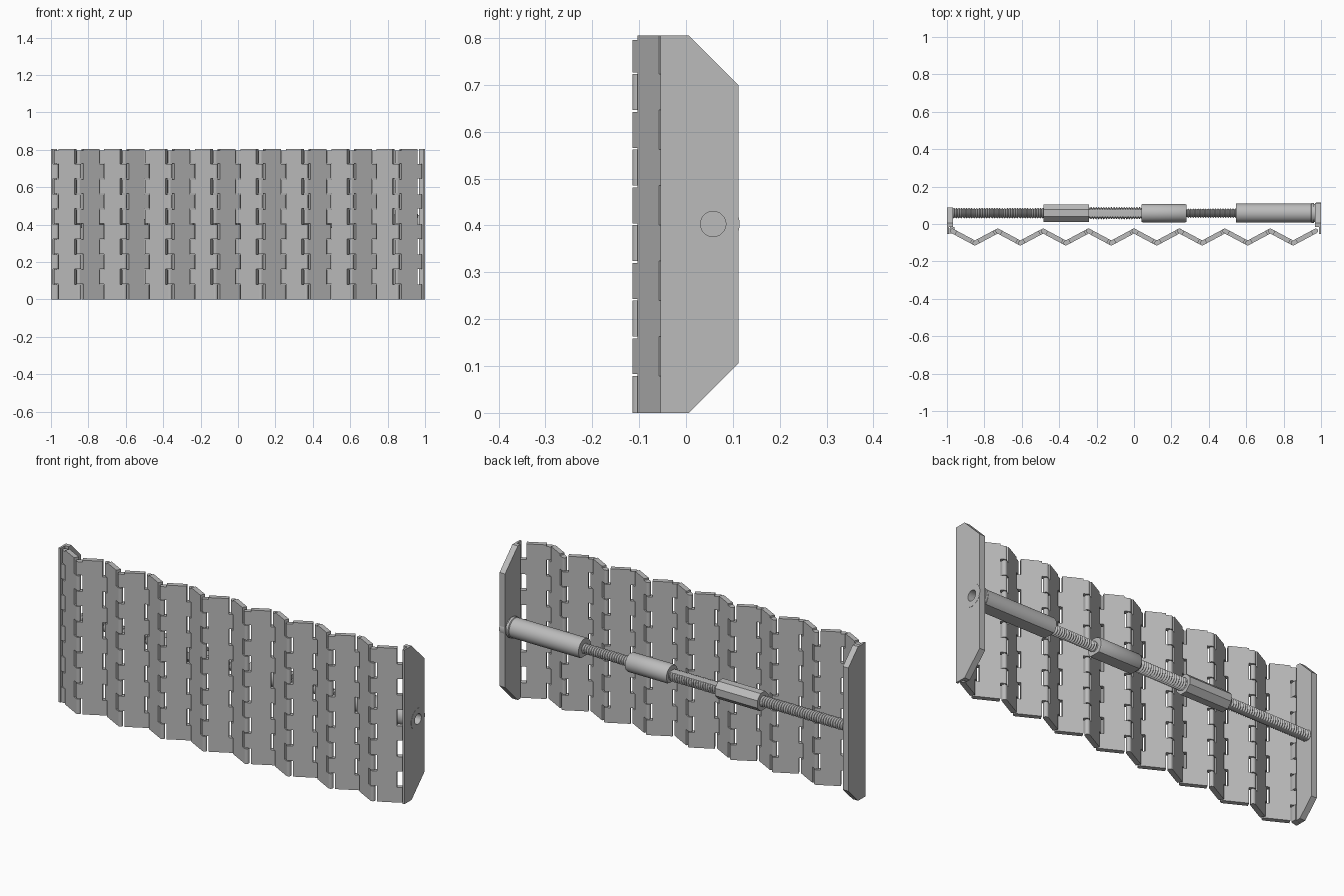
import bpy, bmesh, math
from mathutils import Vector, Matrix

if "Cube" in bpy.data.objects:
    bpy.data.objects.remove(bpy.data.objects["Cube"])

grey = bpy.data.materials.new("light_grey")
grey.use_nodes = True
COLOUR = (0.5, 0.5, 0.5, 1)
grey.diffuse_color = COLOUR
grey.node_tree.nodes["Principled BSDF"].inputs["Base Color"].default_value = COLOUR

HEIGHT = 0.805
CELLS = 10
CELL = HEIGHT / CELLS
AXIS_Y, AXIS_Z = 0.058, 0.403
KNUCKLE = 0.0125
GAP = 0.021


def finish(name, bm, smooth=False):
    bmesh.ops.recalc_face_normals(bm, faces=bm.faces)
    mesh = bpy.data.meshes.new(name)
    bm.to_mesh(mesh)
    bm.free()
    mesh.materials.append(grey)
    ob = bpy.data.objects.new(name, mesh)
    bpy.context.collection.objects.link(ob)
    if smooth:
        bpy.ops.object.select_all(action='DESELECT')
        ob.select_set(True)
        bpy.context.view_layer.objects.active = ob
        bpy.ops.object.shade_smooth_by_angle(angle=math.radians(32))
    return ob


def prism(bm, outline, offset):
    """Closed prism from a planar outline of 3D points."""
    lower = [bm.verts.new(p) for p in outline]
    upper = [bm.verts.new(Vector(p) + Vector(offset)) for p in outline]
    bm.faces.new(lower)
    bm.faces.new(upper)
    for i in range(len(lower)):
        j = (i + 1) % len(lower)
        bm.faces.new((lower[i], lower[j], upper[j], upper[i]))


def knuckles(bm, pivot, toward, odd):
    """Every other hinge cell: a rounded lug reaching from the pivot into its leaf."""
    d = Vector(toward).normalized()
    n = Vector((-d.y, d.x))
    arc = [math.pi * (0.5 + i / 10) for i in range(11)]
    shape = [pivot + KNUCKLE * (math.cos(a) * d + math.sin(a) * n) for a in arc]
    shape += [pivot + GAP * d - KNUCKLE * n, pivot + GAP * d + KNUCKLE * n]
    for k in range(1 if odd else 0, CELLS, 2):
        low = k * CELL + (0.002 if k else 0)
        high = min((k + 1) * CELL - 0.002, HEIGHT - 0.009)
        prism(bm, [(p.x, p.y, low) for p in shape], (0, 0, high - low))


def lathe(name, profile, low=-1, high=1, sides=32):
    """Spin (x, radius) rings about the shaft axis; low and high mill flats on it."""
    bm = bmesh.new()
    rings = []
    for x, r in profile:
        ring = []
        for i in range(sides):
            a = math.tau * (i + 0.5) / sides
            z = max(low, min(high, r * math.sin(a)))
            ring.append(bm.verts.new((x, AXIS_Y + r * math.cos(a), AXIS_Z + z)))
        rings.append(ring)
    for a, b in zip(rings, rings[1:]):
        for i in range(sides):
            j = (i + 1) % sides
            bm.faces.new((a[i], a[j], b[j], b[i]))
    bm.faces.new(rings[0])
    bm.faces.new(rings[-1])
    return finish(name, bm, True)


def thread(name, x0, x1, r, pitch=0.0135, **flats):
    turns = round((x1 - x0) / pitch)
    step = (x1 - x0) / turns / 2
    lathe(name, [(x0 + i * step, r if i % 2 else r * 0.76)
                 for i in range(2 * turns + 1)], sides=20, **flats)


# Folding screen: hinged leaves in a zigzag
N = 16
END_X = 0.972
pivots = [Vector((-END_X + 2 * END_X * i / N, -0.102 if i % 2 else -0.037))
          for i in range(N + 1)]
for i, (p, q) in enumerate(zip(pivots, pivots[1:])):
    d = (q - p).normalized()
    n = Vector((-d.y, d.x)) * KNUCKLE
    bm = bmesh.new()
    a, b = p + GAP * d, q - GAP * d
    prism(bm, [(v.x, v.y, 0) for v in (a - n, b - n, b + n, a + n)], (0, 0, HEIGHT))
    knuckles(bm, p, d, True)
    knuckles(bm, q, -d, False)
    finish(f"screen_leaf_{i + 1}", bm)

# End plates with chamfered rear corners and hinge lugs
for name, side, rear, pivot in (("left_end_plate", 1, 0.112, pivots[-1]),
                                ("right_end_plate", -1, 0.087, pivots[0])):
    bm = bmesh.new()
    cut = rear - 0.006
    outline = [(-0.016, 0), (0.006, 0), (rear, cut), (rear, HEIGHT - cut),
               (0.006, HEIGHT), (-0.016, HEIGHT)]
    prism(bm, [(side * 0.9675, y, z) for y, z in outline], (side * 0.0315, 0, 0))
    prism(bm, [(side * 0.988, y, z) for y, z in
               ((-0.054, 0), (-0.016, 0), (-0.016, HEIGHT), (-0.054, HEIGHT))],
          (side * 0.011, 0, 0))
    knuckles(bm, pivot, (0, 1), side > 0)
    knuckles(bm, pivot, (side, 0), side > 0)
    plate = finish(name, bm)
    if side > 0:
        left_plate = plate

# Clearance hole for the bearing
bore = lathe("bore_cutter", [(0.9, 0.05), (1.1, 0.05)])
bore.hide_render = True
bore.hide_viewport = True
mod = left_plate.modifiers.new("bore", 'BOOLEAN')
mod.object = bore
mod.operation = 'DIFFERENCE'

# Bearing flange: the recessed profile leaves a blind socket in its outer face
flange = lathe("bearing_flange", [(0.944, 0.046), (0.95, 0.054), (0.962, 0.054),
                                  (0.962, 0.048), (0.972, 0.048), (0.972, 0.0565),
                                  (1.0, 0.0565), (1.0, 0.027), (0.955, 0.027)])

# Telescoping shaft: sleeve, threaded rods and turning nuts
lathe("drive_sleeve", [(0.545, 0.051), (0.946, 0.051)], low=-0.04)
lathe("middle_nut", [(0.04, 0.046), (0.046, 0.049), (0.274, 0.049), (0.28, 0.046)], low=-0.038)
lathe("end_nut", [(-0.485, 0.05), (-0.24, 0.05)], sides=8)
thread("inner_screw", 0.27, 0.55, 0.026)
thread("middle_screw", -0.25, 0.05, 0.034, high=0.02)
thread("outer_screw", -0.97, -0.48, 0.029, low=-0.022)
